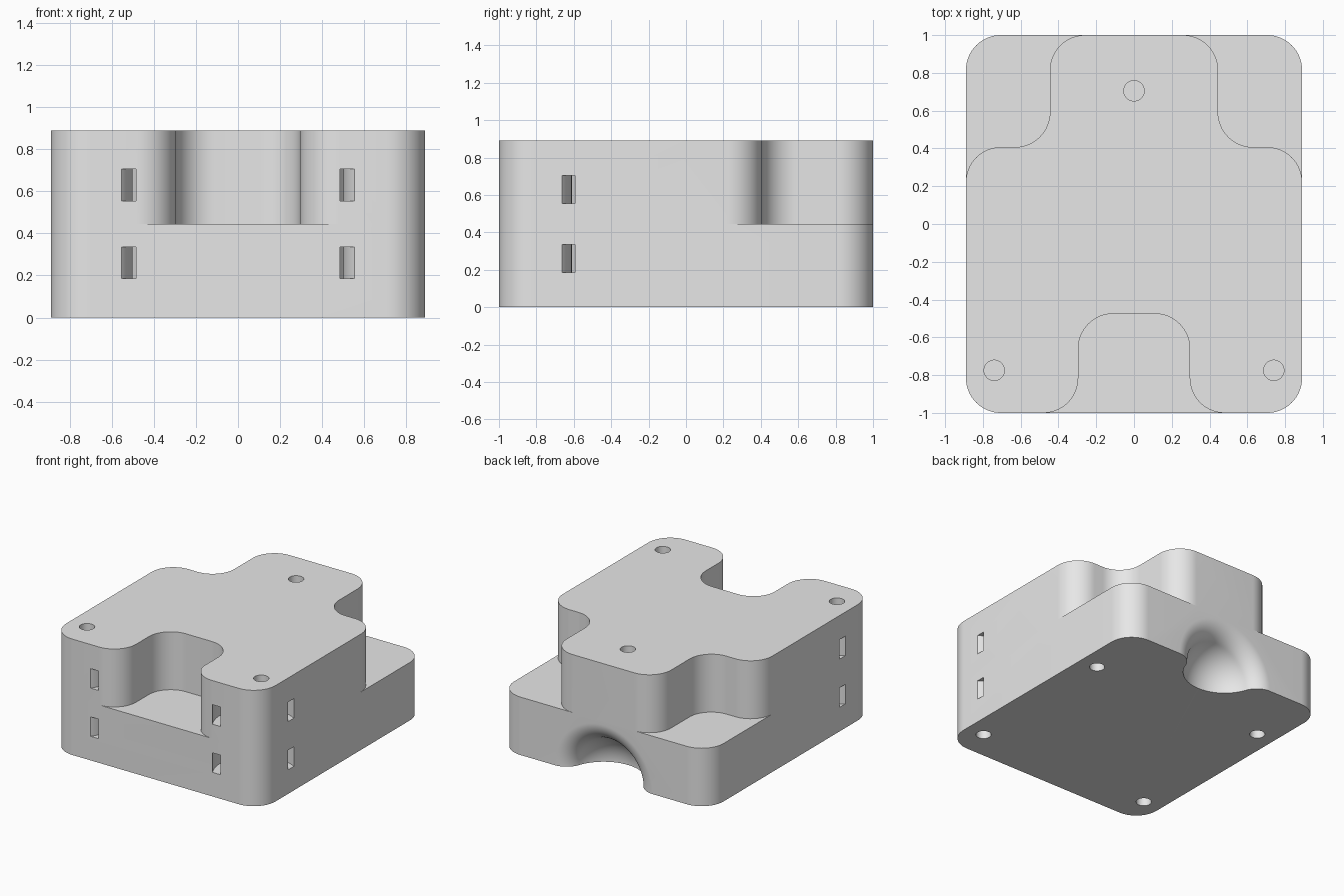
import bpy
import bmesh
from math import atan2, cos, pi, sin, sqrt
from mathutils import Matrix, Vector

cube = bpy.data.objects.get("Cube")
if cube:
    bpy.data.objects.remove(cube, do_unlink=True)

HALF_X, HALF_Y = 0.89, 1.0
HEIGHT, DECK = 0.89, 0.445
FILLET = 0.185
ARC_STEPS = 16


def make_object(name, bm):
    bmesh.ops.recalc_face_normals(bm, faces=bm.faces)
    mesh = bpy.data.meshes.new(name)
    bm.to_mesh(mesh)
    bm.free()
    obj = bpy.data.objects.new(name, mesh)
    bpy.context.collection.objects.link(obj)
    return obj


def rounded(corners, radius):
    """Fillet every right-angled corner of a closed outline."""
    points = []
    for i, corner in enumerate(corners):
        p = Vector(corner)
        to_prev = (Vector(corners[i - 1]) - p).normalized()
        to_next = (Vector(corners[(i + 1) % len(corners)]) - p).normalized()
        centre = p + (to_prev + to_next) * radius
        for k in range(ARC_STEPS + 1):
            t = k / ARC_STEPS * pi / 2
            q = centre - (to_next * cos(t) + to_prev * sin(t)) * radius
            points.append((round(q.x, 5), round(q.y, 5)))
    return points


def prism(name, outline, z0, z1):
    bm = bmesh.new()
    base = bm.faces.new([bm.verts.new((x, y, z0)) for x, y in outline])
    top = bmesh.ops.extrude_face_region(bm, geom=[base], use_keep_orig=True)
    moved = [g for g in top["geom"] if isinstance(g, bmesh.types.BMVert)]
    bmesh.ops.translate(bm, verts=moved, vec=(0, 0, z1 - z0))
    return make_object(name, bm)


def lathe(name, profile, matrix, steps=64, closed=False):
    """Spin a (radius, height) profile round z, then place it."""
    bm = bmesh.new()
    verts = [bm.verts.new((r, 0, h)) for r, h in profile]
    edges = [bm.edges.new(pair) for pair in zip(verts, verts[1:])]
    if closed:
        edges.append(bm.edges.new((verts[-1], verts[0])))
    bmesh.ops.spin(bm, geom=verts + edges, cent=(0, 0, 0), axis=(0, 0, 1),
                   angle=2 * pi, steps=steps)
    bmesh.ops.remove_doubles(bm, verts=bm.verts, dist=1e-5)
    # A half-step turn keeps the seams off the cut planes
    turn = Matrix.Rotation(pi / steps, 4, "Z")
    bmesh.ops.transform(bm, matrix=matrix @ turn, verts=bm.verts)
    return make_object(name, bm)


def combine(body, tool, operation):
    mod = body.modifiers.new(tool.name, "BOOLEAN")
    mod.operation, mod.solver, mod.object = operation, "EXACT", tool
    bpy.context.view_layer.objects.active = body
    bpy.ops.object.modifier_apply(modifier=mod.name)
    bpy.data.objects.remove(tool, do_unlink=True)


# Base slab and the stepped block on top of it
slab = [(HALF_X, HALF_Y), (HALF_X, -HALF_Y), (-HALF_X, -HALF_Y), (-HALF_X, HALF_Y)]
right_half = [(0.445, HALF_Y), (0.445, 0.407), (HALF_X, 0.407),
              (HALF_X, -HALF_Y), (0.295, -HALF_Y), (0.295, -0.475)]
block = right_half + [(-x, y) for x, y in reversed(right_half)]
body = prism("bracket_body", rounded(slab, FILLET), 0, DECK)
combine(body, prism("upper_block", rounded(block, FILLET), DECK, HEIGHT), "UNION")

# Domed recess with a flared lip in the back
R, F = 0.295, 0.148
lip = sqrt((R + F) ** 2 - F ** 2)
alpha = atan2(F, lip)
dome = [(0, -R)]
for k in range(1, 25):
    t = -pi / 2 + (pi / 2 - alpha) * k / 24
    dome.append((R * cos(t), R * sin(t)))
for k in range(1, 17):
    t = pi - alpha + (alpha - pi / 2) * k / 16
    dome.append((lip + F * cos(t), F * sin(t) - F))
dome += [(lip, 0.2), (0, 0.2)]
face_back = Matrix.Translation((0, HALF_Y, 0)) @ Matrix.Rotation(-pi / 2, 4, "X")
combine(body, lathe("dome_cutter", dome, face_back), "DIFFERENCE")

# Curved strap channels round the two front corners
for side in (-1, 1):
    for z in (0.185, 0.555):
        ring = [(0.24, z), (0.297, z), (0.297, z + 0.15), (0.24, z + 0.15)]
        place = Matrix.Translation((side * 0.74, -0.85, 0))
        combine(body, lathe("channel_cutter", ring, place, closed=True), "DIFFERENCE")

# Blind round pockets in the top and bottom
DEPTH = 0.1
front_pair = [(-0.74, -0.775), (0.74, -0.775)]
pockets = [(x, y, HEIGHT) for x, y in front_pair + [(0, 0.705)]]
pockets += [(x, y, 0) for x, y in front_pair + [(-0.74, 0.475), (0.74, 0.475)]]
for x, y, z in pockets:
    pin = [(0, -DEPTH), (0.054, -DEPTH), (0.054, DEPTH), (0, DEPTH)]
    place = Matrix.Translation((x, y, z))
    combine(body, lathe("pocket_cutter", pin, place, steps=32), "DIFFERENCE")

# Plain grey finish
grey = bpy.data.materials.new("light_grey")
grey.use_nodes = True
colour = (0.8, 0.8, 0.8, 1)
grey.diffuse_color = colour
grey.node_tree.nodes["Principled BSDF"].inputs["Base Color"].default_value = colour
body.data.materials.clear()
body.data.materials.append(grey)

bpy.ops.object.select_all(action="DESELECT")
body.select_set(True)
bpy.context.view_layer.objects.active = body
bpy.ops.object.shade_smooth_by_angle(angle=pi / 6)
